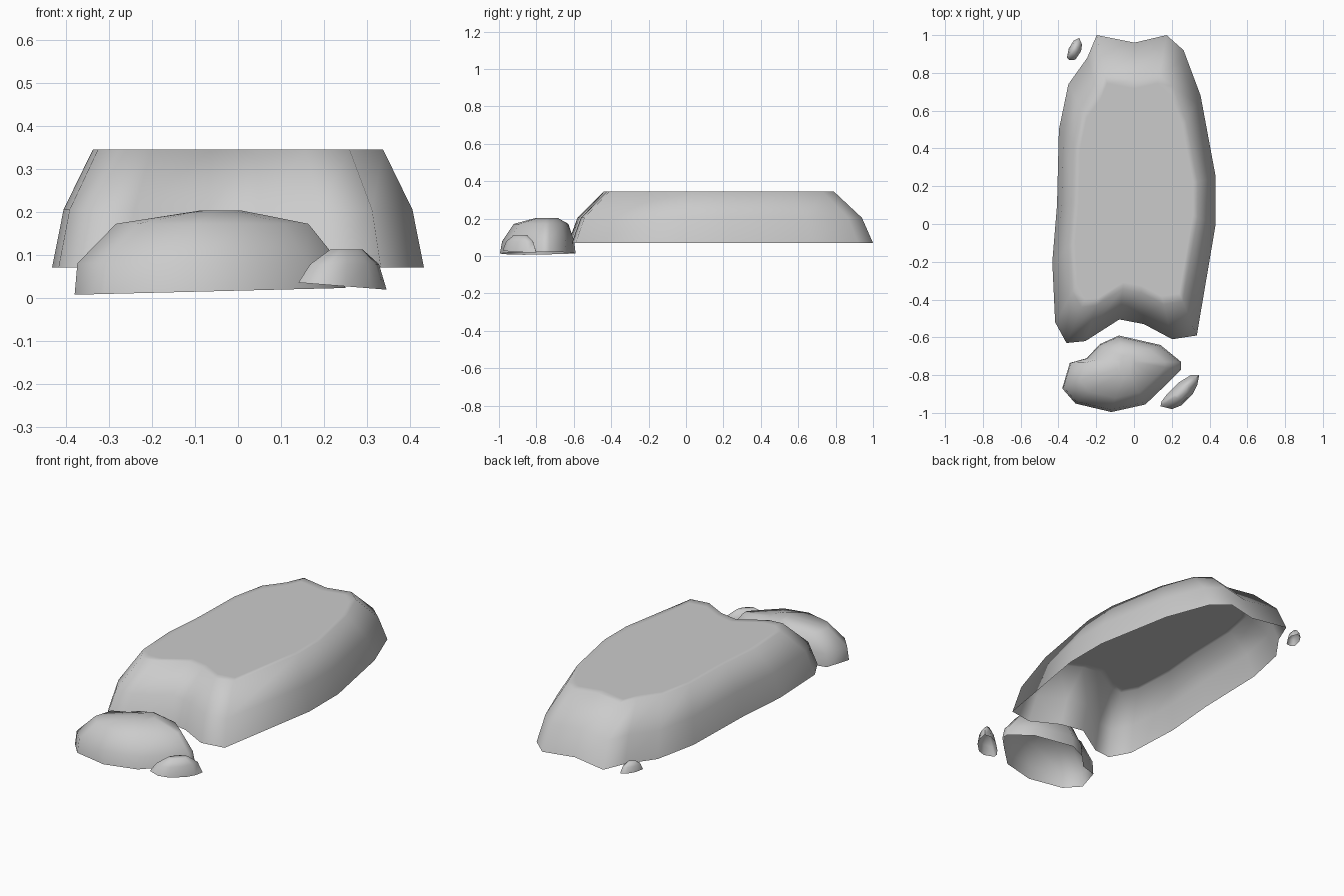
import bpy, bmesh

if "Cube" in bpy.data.objects:
    bpy.data.objects.remove(bpy.data.objects["Cube"])


def rock(name, outline, rings, tilt=(0, 0, 0), angle=1.6):
    """Open-bottomed shell: stacked rings of (cx, cy, scale_x, scale_y, z), capped on top.
    tilt = (z_slope, x_pivot, share of rings affected)."""
    x0 = (min(p[0] for p in outline) + max(p[0] for p in outline)) / 2
    y0 = (min(p[1] for p in outline) + max(p[1] for p in outline)) / 2
    bm = bmesh.new()
    loops = []
    for i, (cx, cy, sx, sy, z) in enumerate(rings):
        slope = tilt[0] if i < tilt[2] else 0
        loops.append([bm.verts.new((cx + (x - x0) * sx, cy + (y - y0) * sy,
                                    z + slope * (x - tilt[1]))) for x, y in outline])
    n = len(outline)
    for a, b in zip(loops, loops[1:]):
        for i in range(n):
            j = (i + 1) % n
            bm.faces.new((a[i], a[j], b[j], b[i]))
    bm.faces.new(loops[-1])
    mesh = bpy.data.meshes.new(name)
    bm.to_mesh(mesh)
    bm.free()
    ob = bpy.data.objects.new(name, mesh)
    bpy.context.collection.objects.link(ob)
    bpy.context.view_layer.objects.active = ob
    ob.select_set(True)
    bpy.ops.object.shade_smooth_by_angle(angle=angle)
    ob.select_set(False)
    return ob


# large flat-topped boulder, notched at the front
rock("large_rock",
     [(-.36, -.63), (-.26, -.62), (-.08, -.505), (.05, -.53), (.2, -.61), (.33, -.59),
      (.43, 0), (.43, .25), (.35, .68), (.26, .92), (.17, 1), (0, .96), (-.2, 1),
      (-.25, .88), (-.35, .74), (-.4, .5), (-.41, .1), (-.435, -.2), (-.42, -.52)],
     [(0, .185, 1, 1, .07), (0, .18, .938, .933, .205),
      (0, .175, .78, .755, .345), (0, .175, .72, .7, .345)])

# rounded rock in front
rock("front_rock",
     [(-.38, -.87), (-.31, -.95), (-.12, -.995), (.06, -.955), (.17, -.85), (.25, -.77),
      (.25, -.73), (.14, -.64), (-.08, -.59), (-.18, -.635), (-.25, -.71), (-.34, -.735)],
     [(-.065, -.793, 1, 1, .015), (-.068, -.79, .97, .95, .08),
      (-.06, -.775, .71, .72, .172), (-.04, -.745, .15, .3, .203)],
     tilt=(.025, -.06, 1))

# small rock at the front right
rock("small_rock",
     [(.14, -.965), (.2, -.98), (.25, -.96), (.31, -.9), (.335, -.85), (.345, -.8),
      (.3, -.8), (.235, -.84), (.175, -.9), (.145, -.94)],
     [(.243, -.89, 1, 1, .027), (.248, -.89, .78, .8, .078), (.252, -.885, .37, .4, .112)],
     tilt=(-.08, .243, 1))

# tiny rock at the back left
rock("tiny_rock",
     [(-.355, .88), (-.34, .867), (-.31, .87), (-.28, .915), (-.275, .95),
      (-.29, .985), (-.32, .97), (-.345, .93)],
     [(-.315, .926, 1, 1, .07), (-.315, .926, .8, .8, .1), (-.315, .926, .35, .35, .12)])
